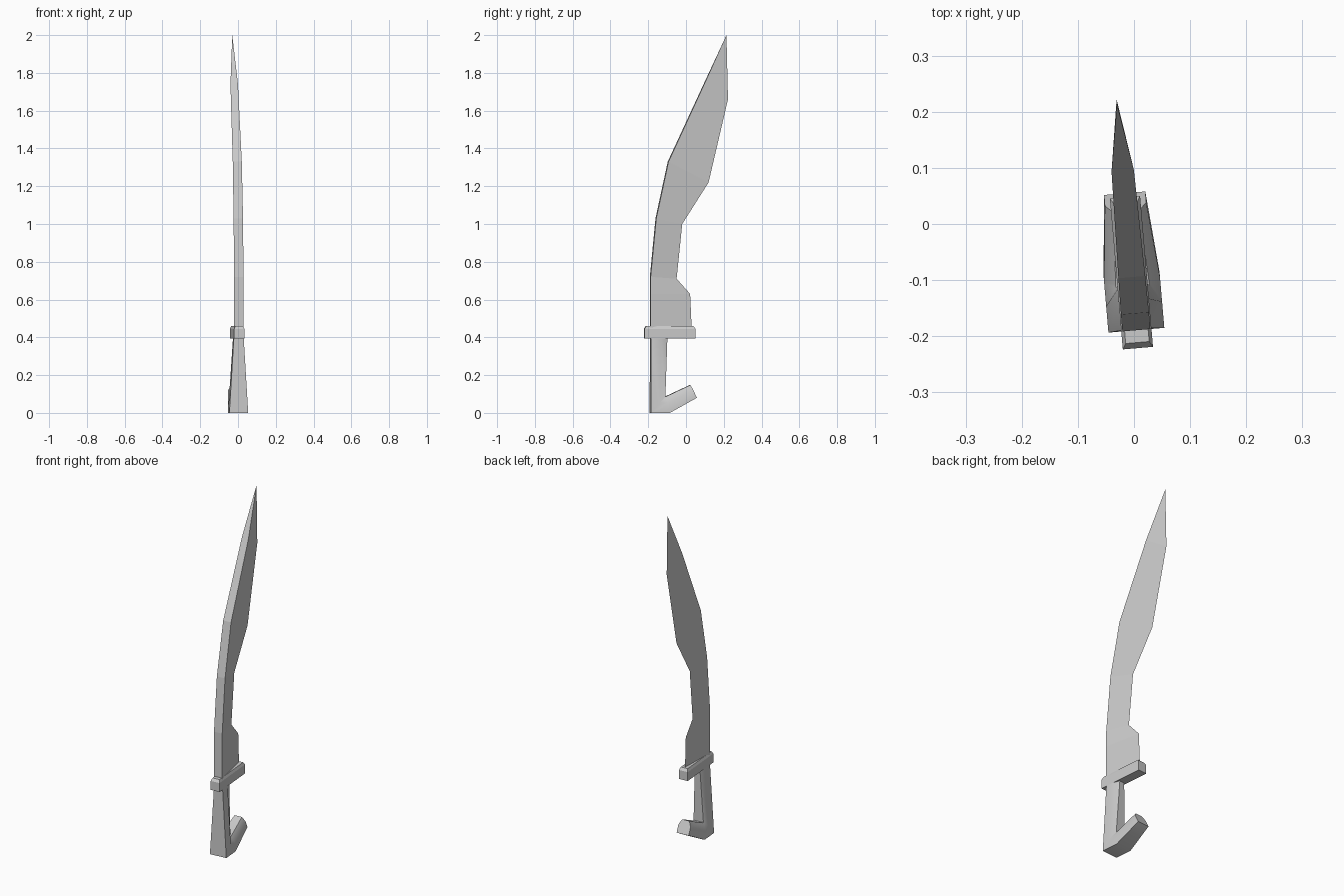
import bpy, math

if "Cube" in bpy.data.objects:
    bpy.data.objects.remove(bpy.data.objects["Cube"])

YAW = math.radians(4.9)


def loft(name, rings, smooth=0):
    """Skin matching rings of points and cap both ends."""
    n = len(rings[0])
    verts = [p for r in rings for p in r]
    faces = [(i * n + j, i * n + (j + 1) % n, (i + 1) * n + (j + 1) % n, (i + 1) * n + j)
             for i in range(len(rings) - 1) for j in range(n)]
    faces += [tuple(range(n))[::-1], tuple(range(len(verts) - n, len(verts)))]
    return make(name, verts, faces, smooth)


def make(name, verts, faces, smooth=0):
    me = bpy.data.meshes.new(name)
    me.from_pydata(verts, [], faces)
    ob = bpy.data.objects.new(name, me)
    bpy.context.collection.objects.link(ob)
    bpy.ops.object.select_all(action='DESELECT')
    ob.select_set(True)
    bpy.context.view_layer.objects.active = ob
    bpy.ops.object.mode_set(mode='EDIT')
    bpy.ops.mesh.select_all(action='SELECT')
    bpy.ops.mesh.normals_make_consistent(inside=False)
    bpy.ops.object.mode_set(mode='OBJECT')
    if smooth:
        bpy.ops.object.shade_smooth_by_angle(angle=math.radians(smooth))
    # The whole sword is turned slightly about the vertical
    ob.rotation_euler.z = YAW
    ob.location.x = -0.012
    return ob


# Blade: thick spine, sharp edge, converging on a tip
spine = [(-.19, .45), (-.19, .63), (-.19, .72), (-.16, 1.03), (-.095, 1.33), (.095, 1.74)]
edge = [(.03, .45), (.022, .63), (-.05, .71), (-.02, 1.0), (.12, 1.22), (.223, 1.66)]
half = [.025, .025, .025, .025, .024, .02]
verts, faces = [], []
for (sy, sz), (ey, ez), h in zip(spine, edge, half):
    verts += [(-h, sy, sz), (h, sy, sz), (0, ey, ez)]
for i in range(len(spine) - 1):
    a, b = 3 * i, 3 * i + 3
    faces += [(a + j, a + (j + 1) % 3, b + (j + 1) % 3, b + j) for j in range(3)]
last, tip = len(verts) - 3, len(verts)
verts.append((0, .215, 2.0))
faces += [(last + j, last + (j + 1) % 3, tip) for j in range(3)] + [(2, 1, 0)]
make("blade", verts, faces)


# Guard: bar with chamfered top
def rect(y0, y1, hw, z):
    return [(-hw, y0, z), (hw, y0, z), (hw, y1, z), (-hw, y1, z)]


loft("guard", [rect(-.222, .048, .027, .393), rect(-.222, .048, .027, .445),
               rect(-.212, .038, .021, .46)])

# Grip: flat-backed section swept down, flaring, then turned into a hook
# Each station: outer (y, z), inner (y, z), half width
stations = [((-.188, .40), (-.10, .40), .026),
            ((-.19, 0), (-.112, .088), .05),
            ((-.09, 0), (-.106, .088), .05),
            ((.055, .08), (.022, .148), .037)]
rings = []
for (oy, oz), (iy, iz), w in stations:
    section = [(-w, 0), (w, 0), (w, .6), (w * .6, 1), (-w * .6, 1), (-w, .6)]
    rings.append([(x, oy + (iy - oy) * t, oz + (iz - oz) * t) for x, t in section])
loft("grip", rings, 50)
